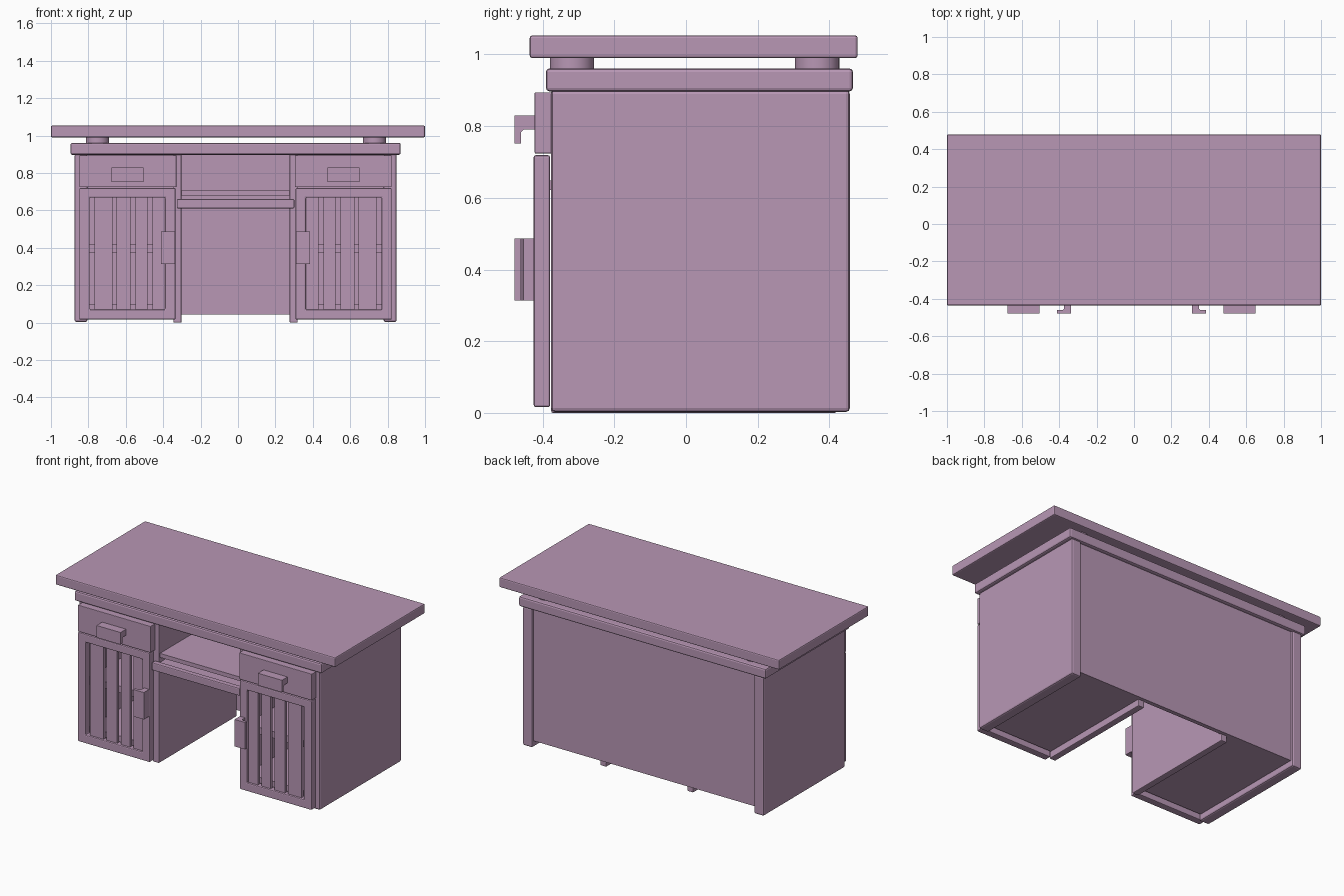
import bpy, bmesh, math
from mathutils import Vector

if "Cube" in bpy.data.objects:
    bpy.data.objects.remove(bpy.data.objects["Cube"])

MID = -0.013  # the body sits slightly left of the tabletop centre
mat = bpy.data.materials.new("mauve_paint")
mat.diffuse_color = (0.48, 0.31, 0.46, 1)
mat.use_nodes = True
mat.node_tree.nodes["Principled BSDF"].inputs["Base Color"].default_value = mat.diffuse_color


def finish(name, bm, bevel=0.0):
    bmesh.ops.recalc_face_normals(bm, faces=bm.faces)
    me = bpy.data.meshes.new(name)
    bm.to_mesh(me)
    bm.free()
    me.materials.append(mat)
    ob = bpy.data.objects.new(name, me)
    bpy.context.collection.objects.link(ob)
    if bevel:
        mod = ob.modifiers.new("soft_edges", 'BEVEL')
        mod.width, mod.segments = bevel, 2
        mod.limit_method = 'ANGLE'
    return ob


def extrude(bm, faces, vec):
    r = bmesh.ops.extrude_face_region(bm, geom=faces)
    verts = [g for g in r["geom"] if isinstance(g, bmesh.types.BMVert)]
    bmesh.ops.translate(bm, verts=verts, vec=vec)


def prism(name, pts, vec, bevel=0.0):
    bm = bmesh.new()
    # the starting face is kept as the cap of the solid
    f = bm.faces.new([bm.verts.new(p) for p in pts])
    extrude(bm, [f], Vector(vec))
    return finish(name, bm, bevel)


def box(name, x, y, z, bevel=0.0):
    x = sorted(x)
    pts = [(x[0], y[0], z[0]), (x[1], y[0], z[0]), (x[1], y[1], z[0]), (x[0], y[1], z[0])]
    return prism(name, pts, (0, 0, z[1] - z[0]), bevel)


def frame(name, outer, inner, y, bevel):
    bm = bmesh.new()
    rings = []
    for (x0, x1), (z0, z1) in (outer, inner):
        rings.append([bm.verts.new((px, y[0], pz))
                      for px, pz in ((x0, z0), (x1, z0), (x1, z1), (x0, z1))])
    o, i = rings
    faces = [bm.faces.new((o[k], o[(k + 1) % 4], i[(k + 1) % 4], i[k])) for k in range(4)]
    extrude(bm, faces, Vector((0, y[1] - y[0], 0)))
    return finish(name, bm, bevel)


# Tabletop and the slab under it
box("tabletop", (-1, 1), (-0.436, 0.479), (0.99, 1.053), 0.007)
box("body_top", (-0.896, 0.87), (-0.391, 0.466), (0.897, 0.961), 0.01)

# Round spacers between the two slabs
for sx in (-0.751, 0.73):
    for sy in (-0.318, 0.366):
        bm = bmesh.new()
        bmesh.ops.create_cone(bm, cap_ends=True, segments=32, radius1=0.062, radius2=0.062, depth=0.05)
        bmesh.ops.translate(bm, verts=bm.verts, vec=(sx, sy, 0.975))
        ob = finish("spacer", bm)
        for p in ob.data.polygons:
            p.use_smooth = len(p.vertices) == 4

# Back panel
box("back_panel", (-0.82, 0.794), (0.415, 0.442), (0.043, 0.9))

# Shelf and pull-out tray between the pedestals
box("centre_shelf", (-0.31, 0.284), (-0.365, 0.42), (0.68, 0.706))
box("tray_board", (-0.302, 0.276), (-0.385, 0.25), (0.622, 0.648))
box("tray_front", (-0.327, 0.301), (-0.415, -0.38), (0.61, 0.66), 0.006)

# Two mirrored pedestals
for side, s in (("left", 1), ("right", -1)):
    def mx(*xs):
        return [MID + s * (x - MID) for x in xs]

    # Carcass
    box(side + "_outer_panel", mx(-0.874, -0.805), (-0.376, 0.457), (0.003, 0.9), 0.01)
    box(side + "_inner_panel", mx(-0.345, -0.302), (-0.376, 0.42), (0, 0.9), 0.005)
    for part, z in (("floor", (0.043, 0.096)), ("shelf", (0.375, 0.418)), ("divider", (0.7, 0.735))):
        box(side + "_" + part, mx(-0.81, -0.34), (-0.365, 0.42), z)

    # Drawer front with hooked pull
    box(side + "_drawer_front", mx(-0.848, -0.33), (-0.422, -0.374), (0.724, 0.894), 0.002)
    hx = mx(-0.675, -0.504)
    hook = [(-0.418, 0.83), (-0.479, 0.83), (-0.479, 0.752), (-0.461, 0.752),
            (-0.461, 0.782), (-0.453, 0.791), (-0.418, 0.791)]
    prism(side + "_drawer_pull", [(hx[0], y, z) for y, z in hook], (hx[1] - hx[0], 0, 0))

    # Door frame with vertical slats
    frame(side + "_door_frame", (mx(-0.848, -0.334), (0.016, 0.719)),
          (mx(-0.793, -0.389), (0.07, 0.668)), (-0.425, -0.379), 0.006)
    for x0, x1 in ((-0.767, -0.671), (-0.65, -0.575), (-0.548, -0.484), (-0.457, -0.38)):
        box(side + "_door_slat", mx(x0, x1), (-0.412, -0.392), (0.06, 0.68))

    # Door pull
    hook = [(-0.337, -0.42), (-0.337, -0.479), (-0.412, -0.479), (-0.412, -0.461),
            (-0.382, -0.461), (-0.374, -0.453), (-0.374, -0.42)]
    prism(side + "_door_pull", [(mx(x)[0], y, 0.313) for x, y in hook], (0, 0, 0.174))
